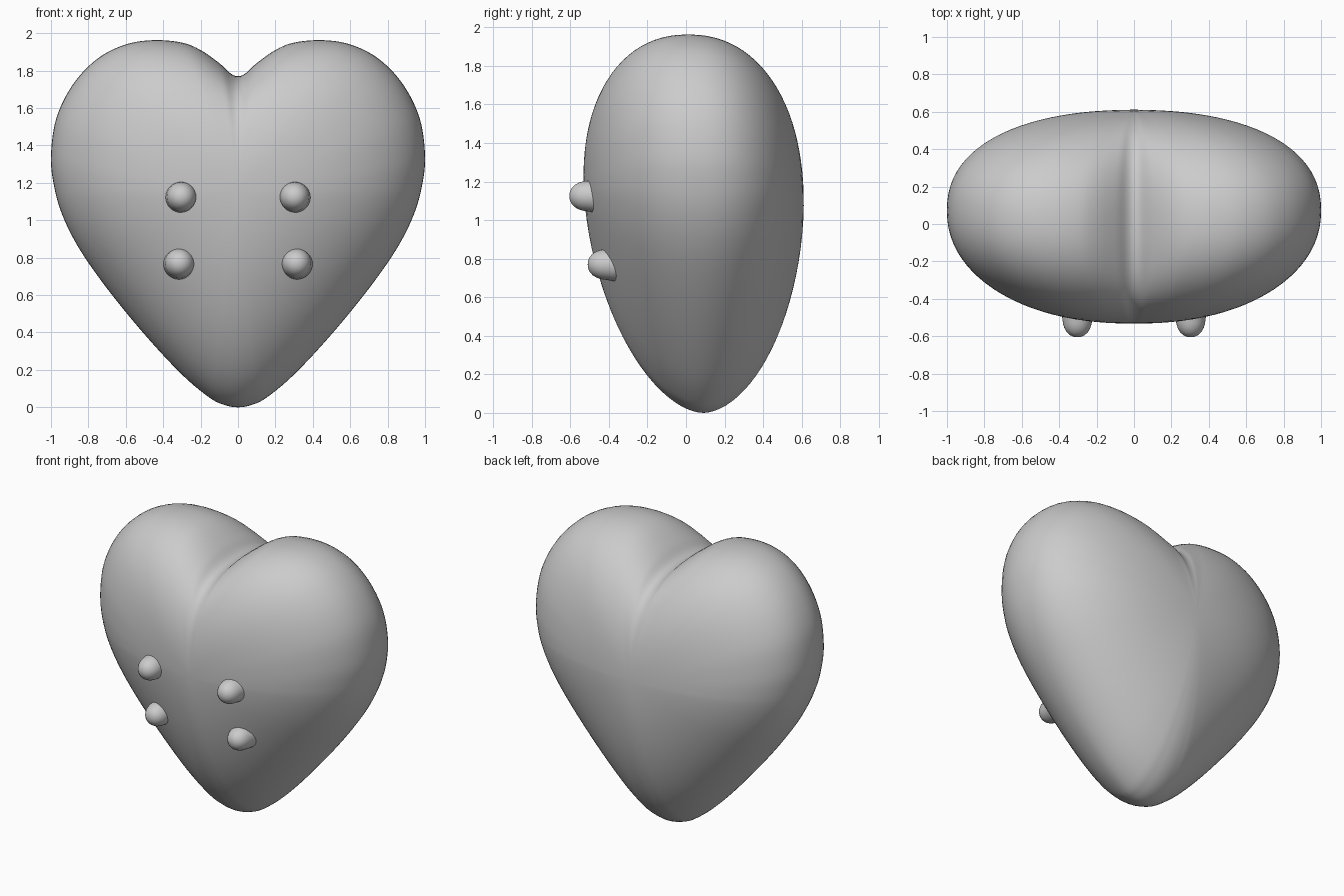
import bpy, bmesh, math
from mathutils import Vector

if "Cube" in bpy.data.objects:
    bpy.data.objects.remove(bpy.data.objects["Cube"], do_unlink=True)

grey = bpy.data.materials.new("soft_grey")
grey.use_nodes = True
colour = (0.6, 0.6, 0.6, 1)
grey.diffuse_color = colour
grey.node_tree.nodes["Principled BSDF"].inputs["Base Color"].default_value = colour


def make_object(name, bm):
    bmesh.ops.recalc_face_normals(bm, faces=bm.faces)
    mesh = bpy.data.meshes.new(name)
    bm.to_mesh(mesh)
    bm.free()
    mesh.materials.append(grey)
    mesh.shade_smooth()
    obj = bpy.data.objects.new(name, mesh)
    bpy.context.collection.objects.link(obj)
    return obj


def smooth_path(points, steps):
    """Catmull-Rom curve through the points."""
    out = []
    for i in range(1, len(points) - 2):
        a, b, c, d = points[i - 1:i + 3]
        for k in range(steps):
            t = k / steps
            out.append(0.5 * (2 * b + (c - a) * t + (2 * a - 5 * b + 4 * c - d) * t**2
                              + (3 * b - a - 3 * c + d) * t**3))
    return out


def skin(bm, rings, first, last):
    """Join closed rings with quads and cap both ends with fans."""
    n = len(rings[0])
    for i in range(n):
        j = (i + 1) % n
        for a, b in zip(rings, rings[1:]):
            bm.faces.new((a[i], a[j], b[j], b[i]))
        bm.faces.new((first, rings[0][j], rings[0][i]))
        bm.faces.new((last, rings[-1][i], rings[-1][j]))


# Heart outline, right half from the notch round to the bottom tip
half = [Vector(p) for p in (
    (0, 1.77), (.04, 1.785), (.1, 1.84), (.2, 1.91), (.3, 1.95), (.45, 1.963),
    (.6, 1.94), (.75, 1.865), (.88, 1.73), (.97, 1.55), (1, 1.35), (.985, 1.19),
    (.94, 1.03), (.85, .85), (.7, .635), (.5, .39), (.3, .175), (.15, .05),
    (.07, .012), (0, 0))]
flip = lambda p: Vector((-p.x, p.y))
side = smooth_path([flip(half[1])] + half + [flip(half[-2])], 5) + [half[-1]]
outline = side + [flip(p) for p in reversed(side[1:-1])]
centre = Vector((0, 1.15))


def heart_point(p, s, face):
    """Point at scale s of the outline, on the front (-1) or back (+1)."""
    arm = p - centre
    up = arm.y / 1.15
    power = 2.2 if up > 0 else 2.2 + 0.4 * up
    # The notch fades out towards the middle of each face
    fill = 0.14 * math.exp(-(p.x / 0.16)**2) * (1 - s * s) if up > 0 else 0
    x, z = arm.x * s, centre.y + (arm.y + fill) * s
    depth = 0.57 * max(0, 1 - s**power)**(1 / power)
    middle = 0.04 - 0.05 * s * up + 0.04 * x * x
    return Vector((x, middle + face * depth, z))


# Heart body
bm = bmesh.new()
count = 48
rings = []
for k in range(1, count):
    t = math.pi * (k / count - 0.5)
    face = -1 if t < 0 else 1
    s = min(1, math.cos(t))
    rings.append([bm.verts.new(heart_point(p, s, face)) for p in outline])
poles = [bm.verts.new(heart_point(centre, 0, f)) for f in (-1, 1)]
skin(bm, rings, *poles)
make_object("heart_body", bm)

# Four rounded knobs on the front: (radius, height) profile turned about y
profile = [(.088, -.07), (.086, -.03), (.08, 0), (.077, .025), (.07, .05),
           (.057, .073), (.04, .089), (.02, .098)]


def knob(name, x, tip, z):
    bm = bmesh.new()
    seg = 32
    at = lambda r, h, a: bm.verts.new((x + r * math.cos(a), tip + 0.1 - h, z + r * math.sin(a)))
    rings = [[at(r, h, math.tau * i / seg) for i in range(seg)] for r, h in profile]
    skin(bm, rings, at(0, -.07, 0), at(0, .1, 0))
    make_object(name, bm)


for label, sign in (("left", 1), ("right", -1)):
    knob(f"upper_knob_{label}", sign * 0.303, -0.605, 1.125)
    knob(f"lower_knob_{label}", sign * 0.313, -0.51, 0.77)
